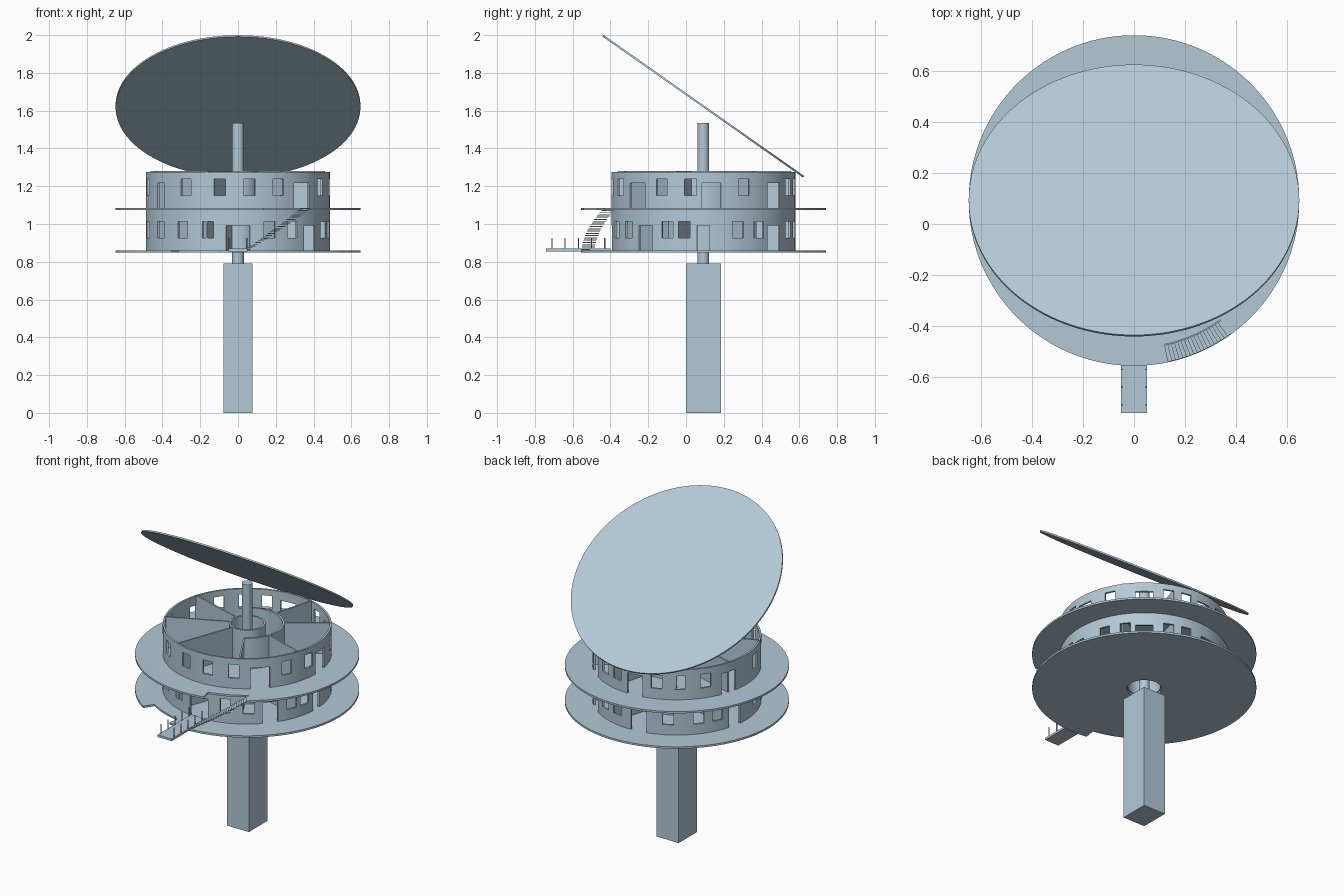
import bpy, bmesh, math
from mathutils import Matrix, Vector

if "Cube" in bpy.data.objects:
    bpy.data.objects.remove(bpy.data.objects["Cube"], do_unlink=True)

CY = 0.092            # tower axis
DECK_R, WALL_R, STAIR_R = 0.648, 0.482, 0.577
LOWER, UPPER, TOP = 0.86, 1.085, 1.28
CORE_R, RING_R = 0.1, 0.21

mat = bpy.data.materials.new("pale_steel_blue")
mat.use_nodes = True
color = (0.45, 0.585, 0.67, 1)
mat.diffuse_color = color
mat.node_tree.nodes["Principled BSDF"].inputs["Base Color"].default_value = color


def finish(name, bm, thickness=0, offset=0, smooth=True):
    bmesh.ops.recalc_face_normals(bm, faces=bm.faces)
    mesh = bpy.data.meshes.new(name)
    bm.to_mesh(mesh)
    bm.free()
    obj = bpy.data.objects.new(name, mesh)
    bpy.context.collection.objects.link(obj)
    mesh.materials.append(mat)
    bpy.ops.object.select_all(action="DESELECT")
    obj.select_set(True)
    bpy.context.view_layer.objects.active = obj
    if thickness:
        mod = obj.modifiers.new("thickness", "SOLIDIFY")
        mod.thickness, mod.offset = thickness, offset
        bpy.ops.object.modifier_apply(modifier=mod.name)
    if smooth:
        bpy.ops.object.shade_smooth_by_angle(angle=math.radians(30))
    return obj


def sheet(name, angles, levels, place, is_open, thickness):
    """Quad grid over angle and level, with the open cells left out."""
    angles = sorted(set(round(a, 3) for a in angles))
    bm = bmesh.new()
    for a0, a1 in zip(angles, angles[1:]):
        for v0, v1 in zip(levels, levels[1:]):
            if not is_open((a0 + a1) / 2, (v0 + v1) / 2):
                corners = ((a0, v0), (a1, v0), (a1, v1), (a0, v1))
                bm.faces.new([bm.verts.new(place(a, v)) for a, v in corners])
    bmesh.ops.remove_doubles(bm, verts=bm.verts, dist=0.0002)
    return finish(name, bm, thickness)


def polar(r, a, z):
    a = math.radians(a)
    return Vector((r * math.cos(a), CY + r * math.sin(a), z))


def add_box(bm, center, size, turn=0):
    m = Matrix.Translation(center) @ Matrix.Rotation(math.radians(turn), 4, "Z")
    bmesh.ops.create_cube(bm, size=1, matrix=m @ Matrix.Diagonal((*size, 1)))


def add_cylinder(bm, radius, height, matrix, sides=32):
    bmesh.ops.create_cone(bm, cap_ends=True, segments=sides, radius1=radius,
                          radius2=radius, depth=height, matrix=matrix)


def deck(name, z, notch):
    a0, a1 = notch

    def is_open(a, r):
        return r > STAIR_R and a0 < a < a1

    angles = list(range(-180, 181, 3)) + [a0, a1]
    sheet(name, angles, [CORE_R, STAIR_R, DECK_R],
          lambda a, r: polar(r, a, z - 0.006), is_open, 0.012)


def curved_wall(name, radius, z0, z1, start=-180, end=180, windows=(), doors=()):
    """Round wall; windows are angles, doors are (angle, width)."""
    sill, door_top, lintel = z0 + 0.065, z0 + 0.132, z0 + 0.152
    spans = [(a, math.degrees(0.031 / radius), sill, lintel) for a in windows]
    spans += [(a, math.degrees(w / 2 / radius), z0, door_top) for a, w in doors]

    def is_open(a, z):
        return any(abs(a - c) < h and b < z < t for c, h, b, t in spans)

    angles = list(range(start, end + 1, 4)) + [end]
    for c, h, _, _ in spans:
        angles += [c - h, c + h]
    levels = [z0, sill, door_top, lintel, z1]
    sheet(name, angles, levels, lambda a, z: polar(radius, a, z), is_open, 0.012)


# Square mast and slim column
bm = bmesh.new()
add_box(bm, (0, CY, 0.395), (0.155, 0.185, 0.79))
finish("mast", bm, smooth=False)

bm = bmesh.new()
add_cylinder(bm, 0.031, 0.75, Matrix.Translation((0, CY, 1.16)))
finish("column", bm)

# Round decks with stair openings
deck("lower_deck", LOWER, (-123, -99))
deck("upper_deck", UPPER, (-78, -54))

# Outer walls with windows and doors
curved_wall("lower_wall", WALL_R, LOWER, UPPER - 0.012,
            windows=(-167, -147, -127, -109, -70, -54, -23, -12, 22, 37, 67, 80,
                     119, 140, 154),
            doors=((-90, 0.125), (-39, 0.09), (0, 0.065), (50, 0.1), (98, 0.1), (168, 0.09)))
curved_wall("upper_wall", WALL_R, UPPER, TOP - 0.005,
            windows=(-167, -124.5, -101.5, -83, -64, -27, -8, 26, 67, 80, 111, 127, 145),
            doors=((-147, 0.065), (-46, 0.11), (5, 0.1), (50, 0.1), (95, 0.1), (163, 0.1)))

# Inner rooms on both floors
for floor, z0, z1 in (("lower", LOWER, UPPER - 0.012), ("upper", UPPER, TOP)):
    curved_wall(floor + "_core", CORE_R, z0, z1)
    curved_wall(floor + "_hall_wall", RING_R, z0, z1, -60, 124)
    bm = bmesh.new()
    for angle in (-155, -110, -60, -18, 35, 74, 124, 163):
        inner = RING_R if -60 <= angle <= 124 else CORE_R
        middle = polar((inner + WALL_R) / 2, angle, (z0 + z1) / 2)
        add_box(bm, middle, (WALL_R - inner, 0.01, z1 - z0), angle)
    finish(floor + "_partitions", bm, smooth=False)

# Curved open stair between decks
bm = bmesh.new()
STEPS = 24
for i in range(STEPS):
    t = (i + 0.5) / STEPS
    angle = -86 + 32 * t
    z = LOWER + (UPPER - LOWER) * t
    add_box(bm, polar((STAIR_R + DECK_R) / 2, angle, z),
            (DECK_R - STAIR_R - 0.004, 0.018, 0.004), angle)
finish("stair_treads", bm, smooth=False)

# Entrance bridge and its railing posts
bm = bmesh.new()
add_box(bm, (0, -0.57, 0.862), (0.1, 0.34, 0.014))
finish("bridge", bm, smooth=False)

bm = bmesh.new()
for side in (-1, 1):
    for i in range(5):
        spot = Matrix.Translation((side * 0.046, -0.71 + 0.07 * i, 0.897))
        add_cylinder(bm, 0.003, 0.06, spot, 8)
finish("railing_posts", bm)

# Tilted round canopy
bm = bmesh.new()
tilt = Matrix.Rotation(math.radians(-35.1), 4, "X")
add_cylinder(bm, DECK_R, 0.01, Matrix.Translation((0, CY, 1.623)) @ tilt, 128)
finish("canopy", bm)
